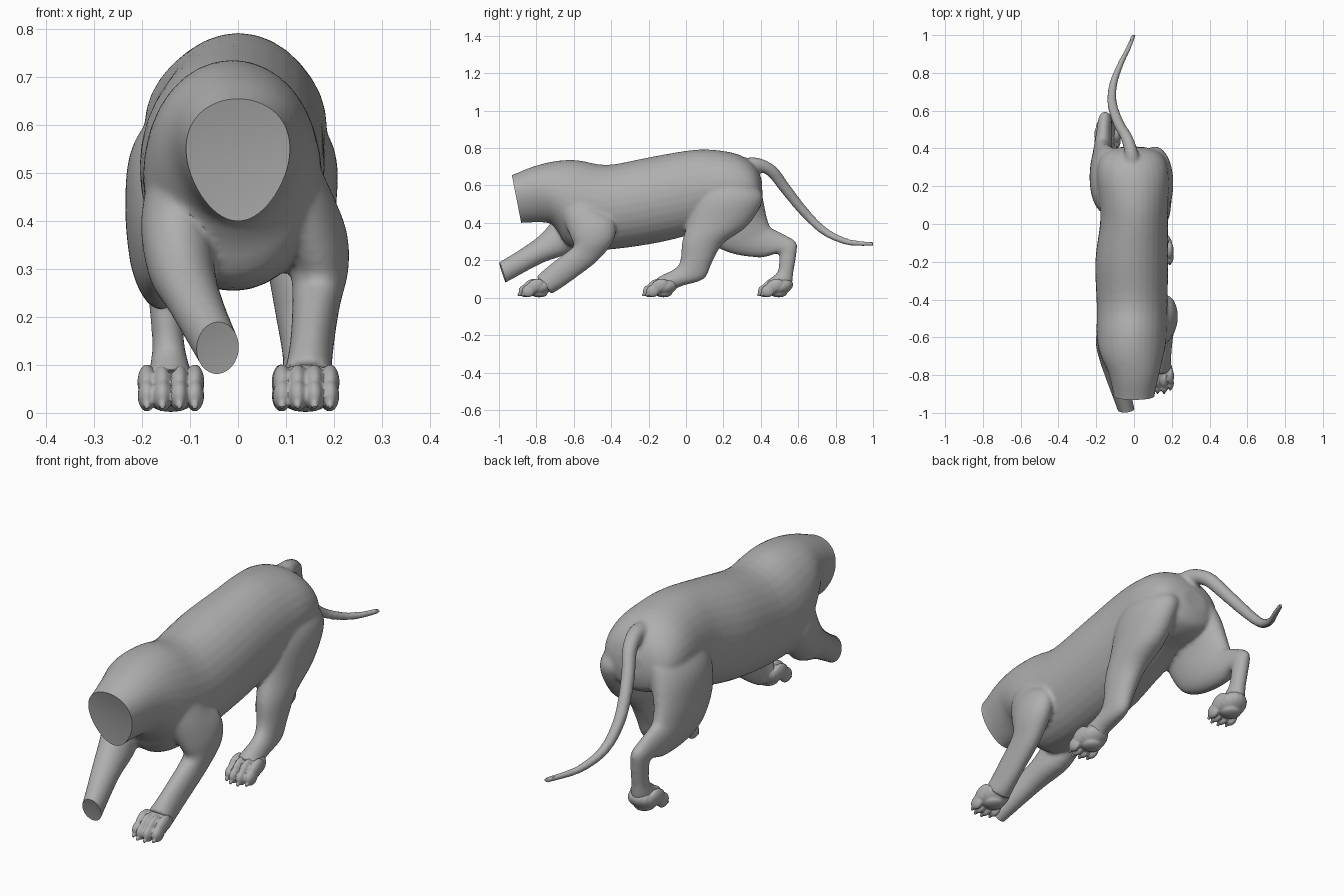
import bpy, bmesh, math
from mathutils import Vector, Matrix

if "Cube" in bpy.data.objects:
    bpy.data.objects.remove(bpy.data.objects["Cube"])

stone = bpy.data.materials.new("grey_stone")
stone.diffuse_color = (0.43, 0.43, 0.43, 1)
stone.use_nodes = True
stone.node_tree.nodes["Principled BSDF"].inputs["Base Color"].default_value = stone.diffuse_color


def add_object(name, bm):
    bmesh.ops.recalc_face_normals(bm, faces=bm.faces)
    mesh = bpy.data.meshes.new(name)
    bm.to_mesh(mesh)
    bm.free()
    mesh.materials.append(stone)
    ob = bpy.data.objects.new(name, mesh)
    bpy.context.collection.objects.link(ob)
    return ob


def blend(ob, voxel, rounds):
    """Fuse overlapping parts into one sculpted skin."""
    bpy.ops.object.select_all(action='DESELECT')
    bpy.context.view_layer.objects.active = ob
    ob.select_set(True)
    remesh = ob.modifiers.new("skin", 'REMESH')
    remesh.mode, remesh.voxel_size = 'VOXEL', voxel
    smooth = ob.modifiers.new("soften", 'SMOOTH')
    smooth.factor, smooth.iterations = 0.5, rounds
    for name in ("skin", "soften"):
        bpy.ops.object.modifier_apply(modifier=name)


def spline(rows, steps=4):
    """Catmull-Rom interpolation between rows of numbers."""
    out = []
    for i in range(len(rows) - 1):
        p = [Vector(rows[min(max(i + k, 0), len(rows) - 1)]) for k in (-1, 0, 1, 2)]
        for s in range(steps):
            t = s / steps
            out.append(0.5 * (2 * p[1] + (p[2] - p[0]) * t
                              + (2 * p[0] - 5 * p[1] + 4 * p[2] - p[3]) * t * t
                              + (3 * p[1] - p[0] - 3 * p[2] + p[3]) * t ** 3))
    return out + [Vector(rows[-1])]


def loft(bm, rows, sides=32):
    """Rows: side-profile edge A (y, z), edge B (y, z), x centre, half width, egg."""
    rings = []
    for ya, za, yb, zb, xc, hw, egg in spline([tuple(r) + (0,) * (7 - len(r)) for r in rows]):
        ring = []
        for k in range(sides):
            c, s = math.cos(math.tau * k / sides), math.sin(math.tau * k / sides)
            ring.append(bm.verts.new((xc + hw * c * (1 + egg * s),
                                      (ya + yb) / 2 + (ya - yb) / 2 * s,
                                      (za + zb) / 2 + (za - zb) / 2 * s)))
        rings.append(ring)
    for a, b in zip(rings, rings[1:]):
        for k in range(sides):
            j = (k + 1) % sides
            bm.faces.new((a[k], a[j], b[j], b[k]))
    bm.faces.new(rings[0])
    bm.faces.new(rings[-1][::-1])


def tube(bm, pts):
    """Round tube through (x, y, z, radius) points, as profile rows."""
    rows = []
    for i, (x, y, z, r) in enumerate(pts):
        a, b = pts[max(i - 1, 0)], pts[min(i + 1, len(pts) - 1)]
        n = Vector((-(b[2] - a[2]), b[1] - a[1])).normalized() * r
        rows.append((y + n.x, z + n.y, y - n.x, z - n.y, x, r))
    loft(bm, rows, 14)


bm = bmesh.new()
# torso from neck to rump
loft(bm, [
    (-1.00, .63, -.95, .39, 0, .105, .2), (-.92, .66, -.87, .40, 0, .108, .2),
    (-.82, .70, -.74, .40, 0, .135, .12), (-.70, .73, -.69, .36, -.01, .167, .03),
    (-.58, .735, -.62, .27, -.012, .185, 0), (-.42, .71, -.45, .255, -.01, .187, 0),
    (-.20, .75, -.20, .285, -.012, .193, 0), (0, .785, 0, .33, 0, .18, 0),
    (.12, .792, .10, .37, 0, .182, 0), (.25, .775, .22, .42, -.005, .19, 0),
    (.33, .74, .33, .44, -.008, .178, 0), (.38, .69, .39, .47, -.008, .135, 0),
    (.405, .63, .41, .53, -.008, .06, 0)])
# planted foreleg
loft(bm, [
    (-.70, .55, -.50, .60, .09, .05), (-.66, .43, -.45, .48, .122, .075),
    (-.62, .33, -.385, .41, .158, .07), (-.60, .28, -.385, .31, .17, .06),
    (-.63, .25, -.47, .20, .163, .05), (-.71, .19, -.585, .11, .155, .046),
    (-.77, .14, -.67, .05, .148, .048), (-.80, .11, -.72, .02, .143, .055)])
# raised, broken foreleg
loft(bm, [
    (-.70, .55, -.50, .56, -.11, .06), (-.71, .43, -.51, .39, -.128, .074),
    (-.77, .345, -.61, .25, -.118, .07), (-.86, .275, -.77, .185, -.09, .058),
    (-.99, .195, -.955, .085, -.045, .046), (-1.05, .165, -1.02, .05, -.028, .042)])
# hind leg stepping forward
loft(bm, [
    (.10, .68, .33, .67, .05, .045), (.06, .60, .38, .60, .09, .085),
    (.04, .52, .41, .52, .113, .094), (.01, .40, .33, .385, .122, .08),
    (-.02, .30, .20, .29, .128, .066), (-.03, .20, .14, .19, .132, .052),
    (-.06, .155, .095, .10, .135, .043), (-.13, .12, -.03, .06, .137, .045),
    (-.16, .10, -.09, .02, .14, .055)])
# hind leg trailing behind
loft(bm, [
    (.10, .68, .33, .67, -.06, .045), (.06, .60, .39, .61, -.105, .085),
    (.05, .52, .41, .54, -.135, .093),
    (.07, .40, .43, .44, -.16, .075), (.14, .29, .45, .38, -.165, .063),
    (.25, .235, .47, .365, -.165, .053), (.40, .215, .53, .335, -.16, .042),
    (.49, .235, .59, .295, -.155, .036), (.497, .19, .59, .23, -.15, .034),
    (.49, .14, .575, .14, -.145, .034), (.46, .11, .565, .07, -.142, .043),
    (.43, .09, .53, .02, -.14, .055)])
# tail
tube(bm, [(-.01, .30, .70, .045), (-.015, .38, .712, .037), (-.04, .46, .675, .033),
          (-.08, .53, .585, .030), (-.115, .635, .455, .026), (-.11, .74, .355, .022),
          (-.07, .85, .302, .018), (-.03, .93, .290, .015), (0, 1.004, .288, .012)])
body = add_object("body_legs_and_tail", bm)
blend(body, 0.009, 6)

# flat breaks at the neck and the raised foreleg
bm = bmesh.new()
bm.from_mesh(body.data)


def break_off(point, normal, z_min, z_max, sink):
    """Cut a flat break and sink its middle slightly."""
    chosen = {v for v in bm.verts if v.co.y < -.80 and v.co.x < .14 and z_min < v.co.z < z_max}
    faces = [f for f in bm.faces if all(v in chosen for v in f.verts)]
    edges = list({e for f in faces for e in f.edges})
    cut = bmesh.ops.bisect_plane(bm, geom=list(chosen) + edges + faces,
                                 plane_co=Vector(point), plane_no=Vector(normal),
                                 clear_outer=True)
    rim = [e for e in cut['geom_cut'] if isinstance(e, bmesh.types.BMEdge)]
    cap = bmesh.ops.edgeloop_fill(bm, edges=rim)['faces']
    middle = bmesh.ops.poke(bm, faces=cap)['verts']
    for v in middle:
        v.co.y += sink


break_off((0, -.93, .65), (0, -.97, -.19), .345, 1, .015)
break_off((-.04, -.998, .19), (.08, -.95, -.3), -.1, .345, .005)
bm.to_mesh(body.data)
bm.free()


def blob(bm, loc, size, tilt=0):
    m = (Matrix.Translation(loc) @ Matrix.Rotation(tilt, 4, 'X')
         @ Matrix.Diagonal((*size, 1)))
    bmesh.ops.create_uvsphere(bm, u_segments=16, v_segments=12, radius=1, matrix=m)


def paw(name, x, tip):
    """Paw with four knuckled toes, claws and a sole pad; tip is its front y."""
    bm = bmesh.new()
    blob(bm, (x, tip + .12, .057), (.064, .075, .045), .3)
    blob(bm, (x, tip + .115, .022), (.045, .045, .020))
    for k, off in enumerate((-.050, -.0175, .0175, .050)):
        y = tip + (.018 if k in (0, 3) else 0)
        blob(bm, (x + off, y + .075, .064), (.020, .05, .034), .45)
        blob(bm, (x + off, y + .040, .036), (.0195, .036, .033), .3)
        claw = Matrix.Translation((x + off, y + .012, .018)) @ Matrix.Rotation(2.1, 4, 'X')
        bmesh.ops.create_cone(bm, cap_ends=True, segments=8, radius1=.013, radius2=.006,
                              depth=.026, matrix=claw)
    ob = add_object(name, bm)
    blend(ob, 0.0045, 3)
    return ob


paws = [paw("front_paw", .142, -.90), paw("forward_hind_paw", .14, -.235),
        paw("trailing_hind_paw", -.14, .38)]

bpy.ops.object.select_all(action='DESELECT')
for ob in [body] + paws:
    ob.select_set(True)
bpy.ops.object.shade_smooth_by_angle(angle=math.radians(40))
